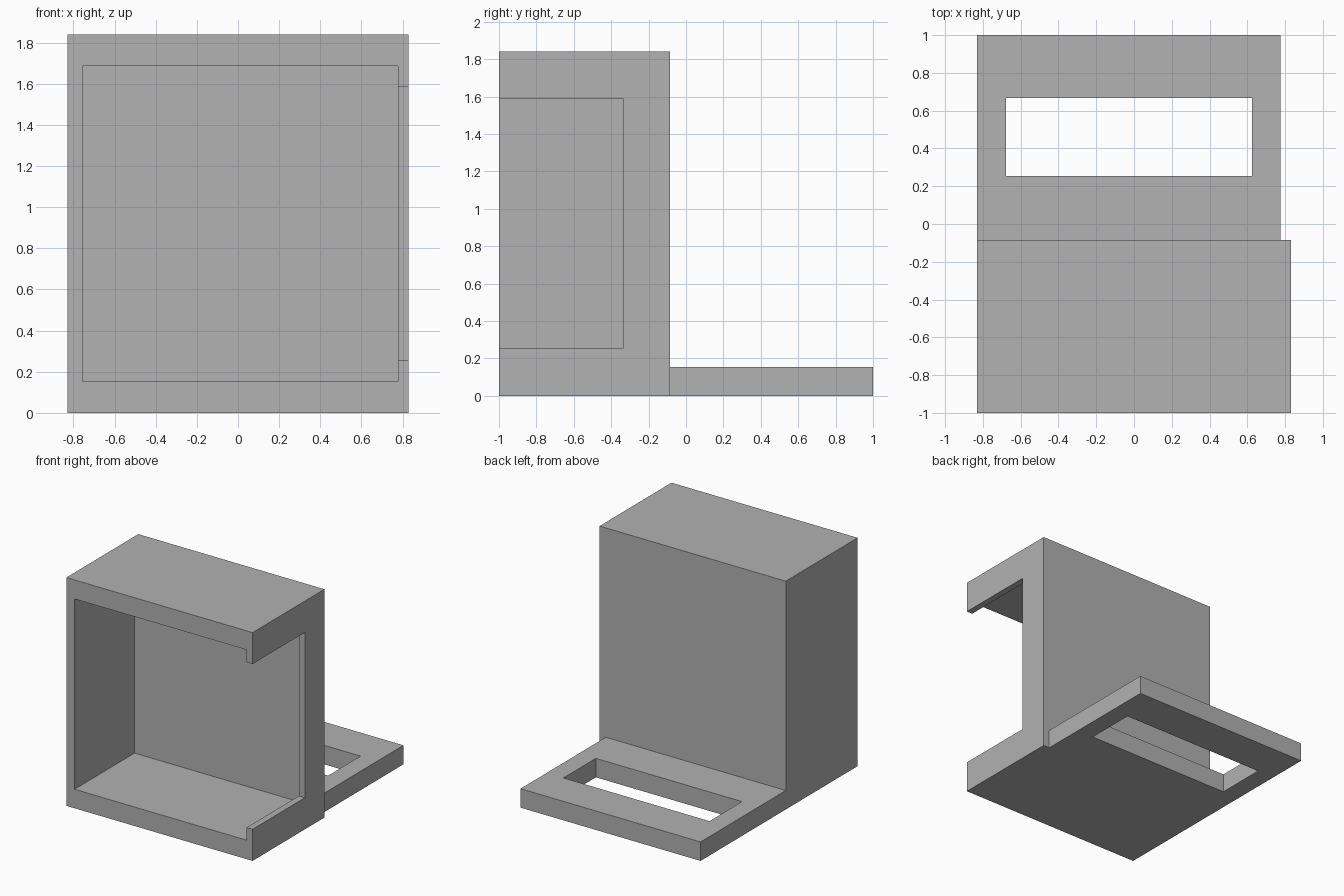
import bpy
from mathutils import Vector

default = bpy.data.objects.get("Cube")
if default:
    bpy.data.objects.remove(default, do_unlink=True)

# One plain grey for the whole bracket
grey = bpy.data.materials.new("light grey")
grey.use_nodes = True
color = (0.445, 0.445, 0.445, 1)
grey.diffuse_color = color
grey.node_tree.nodes["Principled BSDF"].inputs["Base Color"].default_value = color


def box(name, low, high):
    """Axis-aligned box between two corners."""
    low, high = Vector(low), Vector(high)
    bpy.ops.mesh.primitive_cube_add(size=1)
    obj = bpy.context.object
    obj.name = obj.data.name = name
    for v in obj.data.vertices:
        v.co = (low + high) / 2 + v.co * (high - low)
    obj.data.materials.append(grey)
    return obj


def combine(target, other, operation):
    """Apply an exact boolean and remove the helper."""
    mod = target.modifiers.new(operation.lower(), "BOOLEAN")
    mod.operation, mod.solver, mod.object = operation, "EXACT", other
    bpy.context.view_layer.objects.active = target
    bpy.ops.object.modifier_apply(modifier=mod.name)
    bpy.data.objects.remove(other, do_unlink=True)


# Upright housing and rear foot, joined flush on the right side and underside
bracket = box("housing_with_foot", (-0.83, -1, 0), (0.83, -0.085, 1.84))
foot = box("rear_foot", (-0.83, -0.16, 0), (0.775, 1, 0.153))
combine(bracket, foot, "UNION")

# Open-fronted cavity, side notch and foot slot
cuts = {
    "cavity": ((-0.757, -1.2, 0.153), (0.777, -0.237, 1.687)),
    "side_notch": ((0.6, -1.2, 0.255), (1, -0.335, 1.587)),
    "foot_slot": ((-0.678, 0.255, -0.2), (0.625, 0.668, 0.4)),
}
for name, (low, high) in cuts.items():
    combine(bracket, box(name, low, high), "DIFFERENCE")
